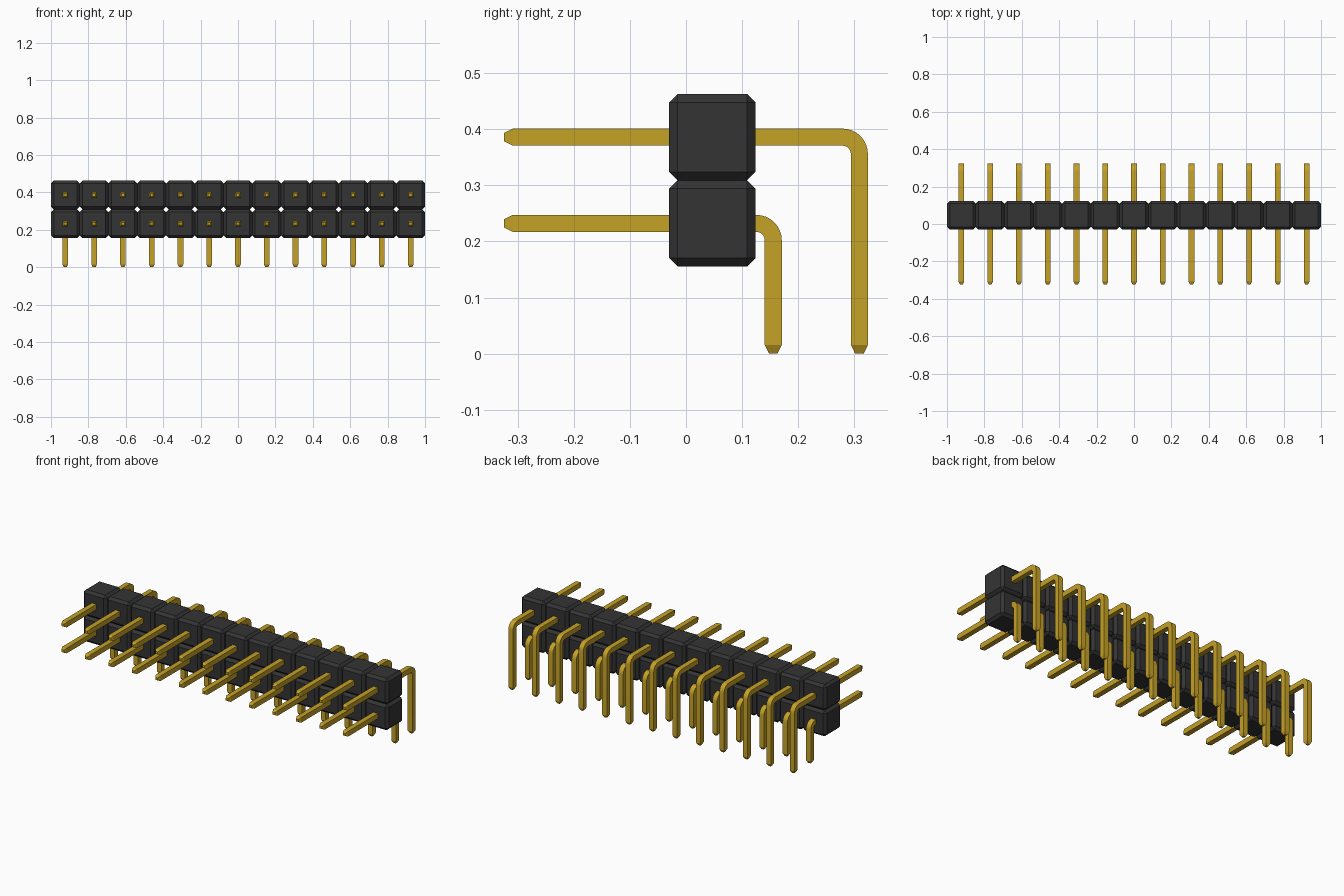
import bpy, bmesh, math
from mathutils import Vector

cube = bpy.data.objects.get("Cube")
if cube:
    bpy.data.objects.remove(cube, do_unlink=True)

COLUMNS = 13
PITCH = 2 / COLUMNS
BLOCK_Y = 0.047                      # centre of the housing, front to back
ROWS = {"lower": (0.232, 0.1555), "upper": (0.3858, 0.309)}  # pin height, leg y
HALF, TIP_HALF, TIP = 0.0152, 0.0075, 0.0155
FRONT, BEND = -0.3242, 0.030


def material(name, rgb, roughness, metallic=0.0):
    m = bpy.data.materials.new(name)
    m.diffuse_color = (*rgb, 1)
    m.use_nodes = True
    bsdf = next(n for n in m.node_tree.nodes if n.type == 'BSDF_PRINCIPLED')
    bsdf.inputs["Base Color"].default_value = (*rgb, 1)
    bsdf.inputs["Roughness"].default_value = roughness
    bsdf.inputs["Metallic"].default_value = metallic
    return m


black = material("black plastic", (0.034, 0.034, 0.034), 0.6)
gold = material("gold metal", (0.56, 0.36, 0.02), 0.4)


def finish(bm, name, mat):
    bmesh.ops.recalc_face_normals(bm, faces=bm.faces)
    mesh = bpy.data.meshes.new(name)
    bm.to_mesh(mesh)
    bm.free()
    mesh.materials.append(mat)
    return mesh


def block_mesh():
    # Cube with every edge chamfered
    bm = bmesh.new()
    bmesh.ops.create_cube(bm, size=PITCH)
    bmesh.ops.bevel(bm, geom=bm.edges[:], offset=0.015, segments=1,
                    affect='EDGES', profile=0.5)
    return finish(bm, "housing_block", black)


def pin_mesh(name, z, leg_y):
    # Rings: (y, z, angle of travel below horizontal, half width)
    rings = [(FRONT, z, 0, TIP_HALF), (FRONT + TIP, z, 0, HALF)]
    for i in range(9):
        a = math.pi / 2 * i / 8
        rings.append((leg_y - BEND + BEND * math.sin(a),
                      z - BEND + BEND * math.cos(a), a, HALF))
    rings += [(leg_y, TIP, math.pi / 2, HALF), (leg_y, 0, math.pi / 2, TIP_HALF)]

    bm = bmesh.new()
    loops = []
    for y, h, a, r in rings:
        side = Vector((r, 0, 0))
        out = Vector((0, math.sin(a), math.cos(a))) * r
        centre = Vector((0, y, h))
        loops.append([bm.verts.new(centre + side * s + out * t)
                      for s, t in ((1, 1), (-1, 1), (-1, -1), (1, -1))])
    for p, q in zip(loops, loops[1:]):
        for k in range(4):
            n = (k + 1) % 4
            bm.faces.new((p[k], p[n], q[n], q[k]))
    bm.faces.new(loops[0])
    bm.faces.new(loops[-1])
    return finish(bm, name, gold)


def place(name, mesh, location):
    ob = bpy.data.objects.new(name, mesh)
    ob.location = location
    bpy.context.collection.objects.link(ob)
    return ob


# Two rows of housing blocks, each with a bent pin through its centre
block = block_mesh()
pins = []
for row, (z, leg_y) in ROWS.items():
    pin = pin_mesh(row + "_pin", z, leg_y)
    for c in range(COLUMNS):
        x = (c - (COLUMNS - 1) / 2) * PITCH
        place(f"{row}_housing_block_{c + 1}", block, (x, BLOCK_Y, z))
        pins.append(place(f"{row}_pin_{c + 1}", pin, (x, 0, 0)))

# Smooth the bends only; one pin per row is enough as the mesh is shared
for ob in (pins[0], pins[COLUMNS]):
    bpy.ops.object.select_all(action='DESELECT')
    ob.select_set(True)
    bpy.context.view_layer.objects.active = ob
    bpy.ops.object.shade_smooth_by_angle(angle=math.radians(25))
